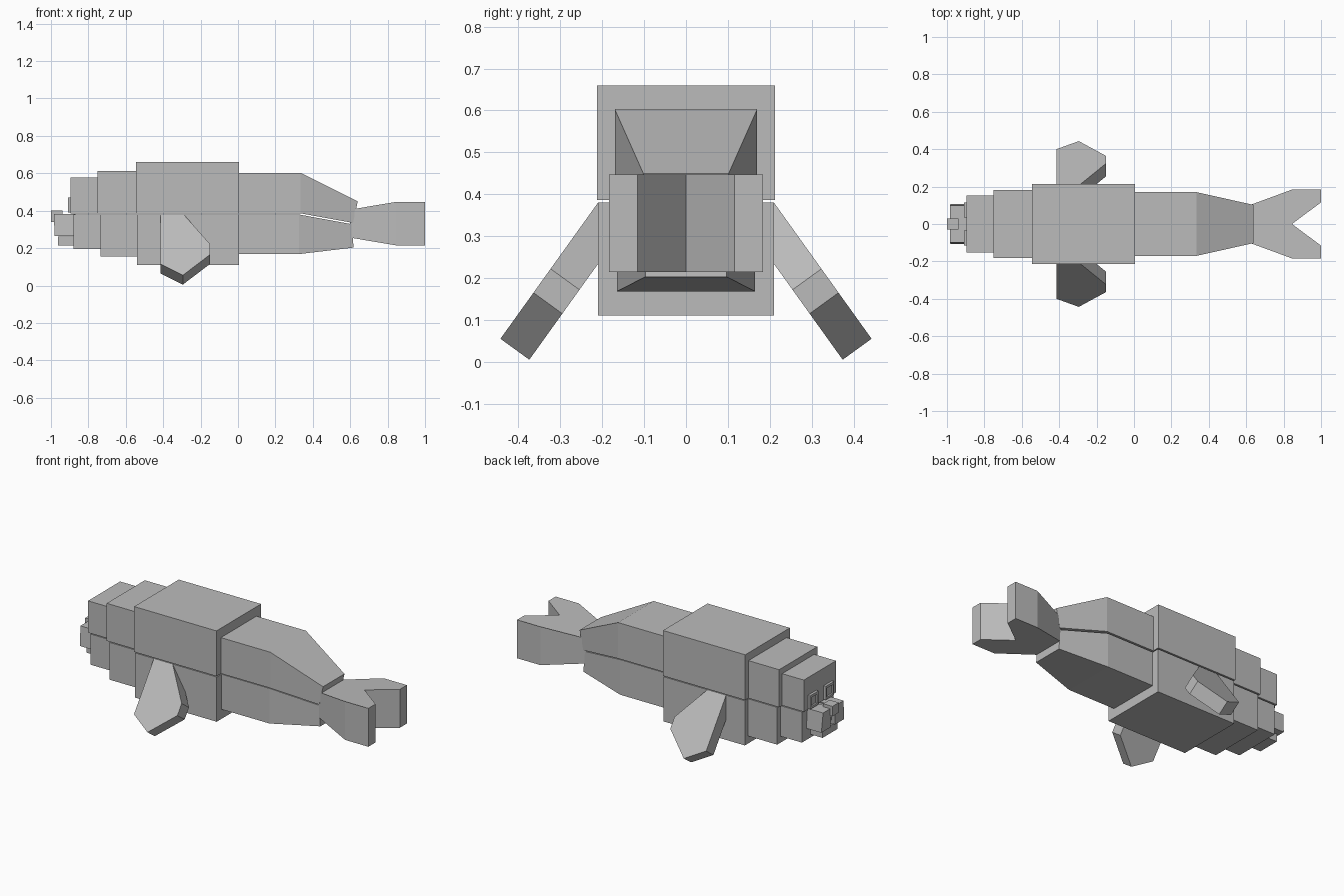
import bpy, bmesh
from mathutils import Vector

if "Cube" in bpy.data.objects:
    bpy.data.objects.remove(bpy.data.objects["Cube"])

grey = bpy.data.materials.new("plain grey")
grey.use_nodes = True
grey.diffuse_color = (0.5, 0.5, 0.5, 1)
grey.node_tree.nodes["Principled BSDF"].inputs["Base Color"].default_value = (0.5, 0.5, 0.5, 1)


def loft(name, rings):
    """Skin matching closed rings of points and cap both ends."""
    bm = bmesh.new()
    loops = [[bm.verts.new(p) for p in ring] for ring in rings]
    n = len(loops[0])
    for a, b in zip(loops, loops[1:]):
        for i in range(n):
            j = (i + 1) % n
            bm.faces.new((a[i], a[j], b[j], b[i]))
    bm.faces.new(loops[0])
    bm.faces.new(loops[-1])
    bmesh.ops.recalc_face_normals(bm, faces=bm.faces)
    mesh = bpy.data.meshes.new(name)
    bm.to_mesh(mesh)
    bm.free()
    mesh.materials.append(grey)
    obj = bpy.data.objects.new(name, mesh)
    bpy.context.collection.objects.link(obj)
    return obj


def section(x, w, z0, z1, lean=0):
    """Rectangle across the body; lean moves its top along x."""
    return [(x, -w, z0), (x, w, z0), (x + lean, w, z1), (x + lean, -w, z1)]


def box(name, x0, x1, y0, y1, z0, z1):
    return loft(name, [[(x, y0, z0), (x, y1, z0), (x, y1, z1), (x, y0, z1)] for x in (x0, x1)])


# Stepped body, split into an upper and a lower shell
SEAM, GAP = 0.38, 0.006
for part, xu, xl, end, w, low, high in (
        ("chest", -0.545, -0.54, 0.005, 0.213, 0.11, 0.66),
        ("neck", -0.75, -0.735, -0.54, 0.182, 0.155, 0.613),
        ("head", -0.895, -0.88, -0.735, 0.153, 0.195, 0.578)):
    box(part + "_upper", xu, end, -w, w, SEAM + GAP, high)
    box(part + "_lower", xl, end, -w + 0.003, w - 0.003, low, SEAM)

# Tapering hindquarters
loft("rear_upper", [section(0, 0.17, SEAM + GAP, 0.603), section(0.335, 0.17, SEAM + GAP, 0.603),
                    section(0.615, 0.102, 0.335, 0.45, 0.025)])
loft("rear_lower", [section(0, 0.165, 0.168, SEAM), section(0.325, 0.165, 0.168, SEAM),
                    section(0.618, 0.097, 0.203, 0.328, -0.01)])

# Forked tail: one half outline, lofted from bottom to top and mirrored
for side, label in ((1, "left"), (-1, "right")):
    outline = [(0.6, 0, 0.075), (0.6, 0.094, 0.075), (0.845, 0.184, 0.116),
               (1, 0.184, 0.116), (1, 0.116, 0.116), (0.845, 0, 0.116)]
    bm_rings = [[(x, side * y, 0.331 + s * h) for x, y, h in outline] for s in (-1, 1)]
    tail = loft("tail_" + label, bm_rings)
    # Drop the hidden wall between the halves
    bm = bmesh.new()
    bm.from_mesh(tail.data)
    inner = [f for f in bm.faces if all(abs(v.co.y) < 1e-5 for v in f.verts)]
    bmesh.ops.delete(bm, geom=inner, context='FACES')
    bm.to_mesh(tail.data)
    bm.free()

# Flippers: flat slabs sloping down and outward
for side, label in ((1, "left"), (-1, "right")):
    outline = [(-0.415, 0.38), (-0.415, 0.115), (-0.295, 0.055),
               (-0.15, 0.165), (-0.15, 0.222), (-0.29, 0.38)]
    rings = []
    for dy, dz in ((0, 0), (-0.069, -0.05)):
        rings.append([(x, side * (0.21 + (0.38 - z) * 0.717 + dy), z + dz) for x, z in outline])
    loft("flipper_" + label, rings)

# Muzzle: two cheeks around a recessed centre, with a nose and a chin
loft("muzzle", [section(-0.96, 0.06, 0.29, 0.375), section(-0.87, 0.06, 0.29, 0.375)])
for side, label in ((1, "left"), (-1, "right")):
    rings = []
    for x, lean in ((-0.98, -0.005), (-0.87, 0)):
        rings.append([(x, side * 0.022, 0.265), (x, side * 0.108, 0.265),
                      (x + lean, side * 0.098, 0.382), (x + lean, side * 0.012, 0.382)])
    loft("cheek_" + label, rings)
    # Square eye surround with a recessed eye
    y0, y1 = sorted((side * 0.035, side * 0.115))
    box("brow_" + label, -0.91, -0.89, y0, y1, 0.457, 0.472)
    box("eye_lower_lid_" + label, -0.91, -0.89, y0, y1, 0.39, 0.403)
    for tag, y in (("a", y0), ("b", y1 - 0.013)):
        box("eye_side_%s_%s" % (tag, label), -0.91, -0.89, y, y + 0.013, 0.403, 0.457)
    box("eye_" + label, -0.9, -0.89, y0 + 0.013, y1 - 0.013, 0.403, 0.457)
box("nose", -1, -0.938, -0.03, 0.03, 0.34, 0.4)
box("chin", -0.962, -0.87, -0.07, 0.07, 0.215, 0.262)
